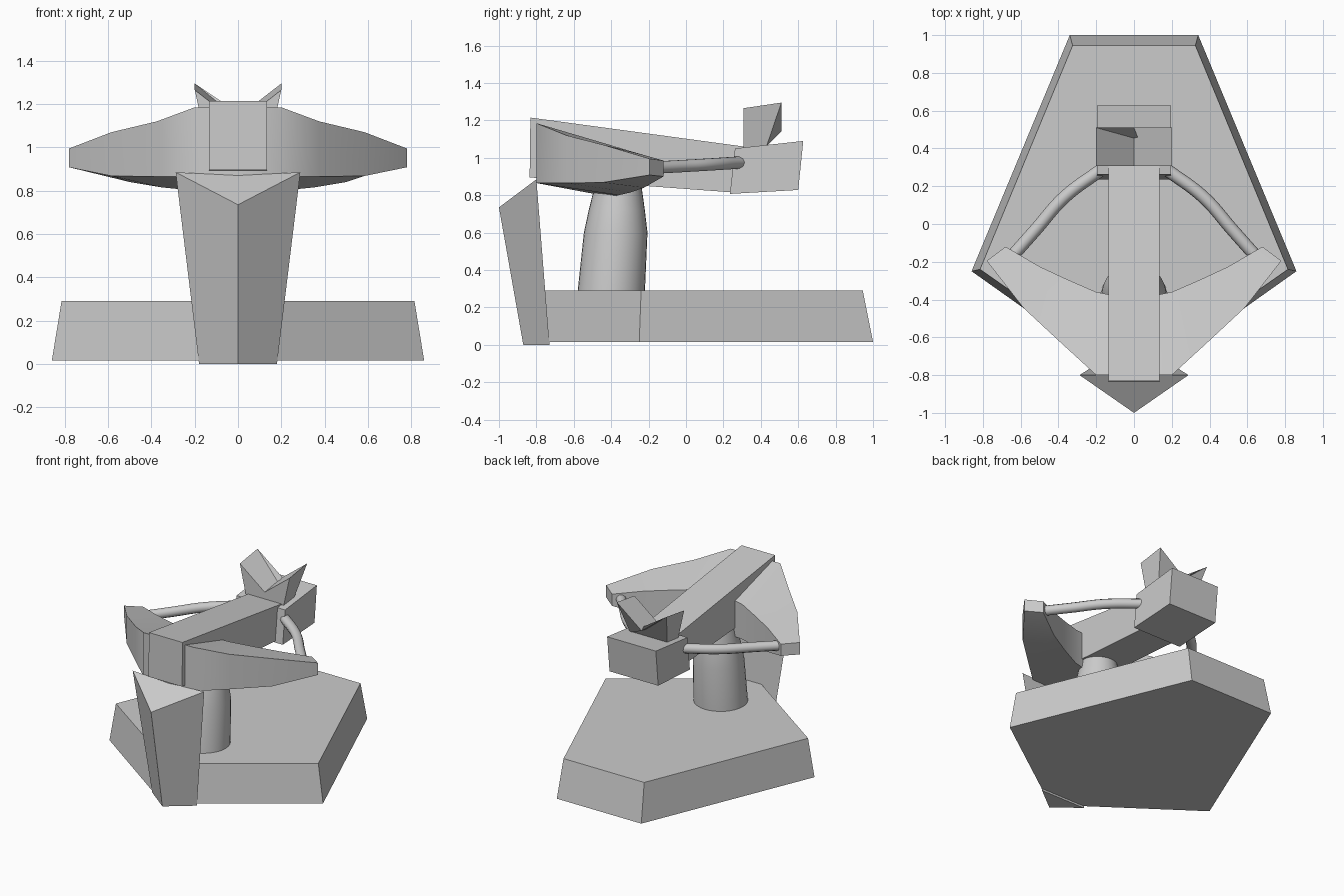
import bpy, bmesh
from math import radians, sin, cos, tau

cube = bpy.data.objects.get("Cube")
if cube:
    bpy.data.objects.remove(cube, do_unlink=True)

grey = bpy.data.materials.new("plain_grey")
grey.use_nodes = True
colour = (0.6, 0.6, 0.6, 1)
grey.diffuse_color = colour
grey.node_tree.nodes["Principled BSDF"].inputs["Base Color"].default_value = colour


def finish(name, mesh, angle):
    mesh.materials.clear()
    mesh.materials.append(grey)
    obj = bpy.data.objects.new(name, mesh)
    bpy.context.collection.objects.link(obj)
    bpy.ops.object.select_all(action="DESELECT")
    obj.select_set(True)
    bpy.context.view_layer.objects.active = obj
    if angle:
        bpy.ops.object.shade_smooth_by_angle(angle=radians(angle))
    return obj


def loft(name, rings, angle=0):
    """Skin a row of closed sections and cap both ends."""
    bm = bmesh.new()
    rows = [[bm.verts.new(p) for p in ring] for ring in rings]
    for a, b in zip(rows, rows[1:]):
        for i in range(len(a)):
            j = (i + 1) % len(a)
            bm.faces.new((a[i], a[j], b[j], b[i]))
    bm.faces.new(rows[0])
    bm.faces.new(rows[-1])
    bmesh.ops.recalc_face_normals(bm, faces=bm.faces)
    mesh = bpy.data.meshes.new(name)
    bm.to_mesh(mesh)
    bm.free()
    return finish(name, mesh, angle)


def section(half_width, y_top, z_top, y_low, z_low):
    w = half_width
    return [(-w, y_top, z_top), (w, y_top, z_top), (w, y_low, z_low), (-w, y_low, z_low)]


def plan(back_x, back_y, side_x, side_y, front_y, z):
    return [(back_x, back_y, z), (side_x, side_y, z), (0, front_y, z),
            (-side_x, side_y, z), (-back_x, back_y, z)]


# Five-sided base with sloping walls
loft("base", [plan(0.34, 1.0, 0.86, -0.25, -0.86, 0.015),
              plan(0.325, 0.945, 0.815, -0.24, -0.81, 0.29)])

# Wedge shield at the front, flaring upward
loft("front_shield", [
    [(-0.18, -0.73, 0), (0, -0.87, 0), (0.18, -0.73, 0), (0, -0.73, 0)],
    [(-0.288, -0.8, 0.885), (0, -1.0, 0.735), (0.288, -0.8, 0.885), (0, -0.8, 0.87)]])

# Round pedestal, leaning and tapering
pedestal = [(0.28, -0.4, 0.18), (0.6, -0.376, 0.17), (0.72, -0.37, 0.15), (0.9, -0.36, 0.115)]
loft("pedestal", [[(r * cos(tau * i / 32), y + r * sin(tau * i / 32), z) for i in range(32)]
                  for z, y, r in pedestal], 40)

# Sloping stock and the block at its rear
loft("stock", [section(0.135, -0.832, 1.215, -0.836, 0.895),
               section(0.135, 0.31, 1.06, 0.25, 0.815)])
loft("rear_block", [section(0.196, 0.262, 1.05, 0.235, 0.807),
                    section(0.196, 0.627, 1.09, 0.6, 0.828)])


# Notched sight on the rear block
def notch(y, z_tip, z_notch, y_low, z_low):
    return [(0, y, z_notch), (0.2, y, z_tip), (0.15, y_low, z_low),
            (-0.15, y_low, z_low), (-0.2, y, z_tip)]


loft("rear_sight", [notch(0.307, 1.265, 1.11, 0.307, 1.04),
                    notch(0.51, 1.295, 1.14, 0.43, 1.06)])

# Bow: front edge (x, y, top, bottom) and inner edge (x, y, top, bottom)
stations = [
    ((0.0, -0.8, 1.185, 0.865), (0.0, -0.4, 1.065, 0.79)),
    ((0.2, -0.8, 1.185, 0.865), (0.2, -0.36, 1.055, 0.8)),
    ((0.375, -0.64, 1.12, 0.865), (0.35, -0.295, 1.035, 0.815)),
    ((0.585, -0.445, 1.07, 0.868), (0.5, -0.225, 1.015, 0.84)),
    ((0.78, -0.195, 0.995, 0.908), (0.68, -0.12, 0.985, 0.9)),
]


def bow_ring(station, side):
    (fx, fy, ft, fb), (ix, iy, it, ib) = station
    return [(side * fx, fy, ft), (side * fx, fy, fb), (side * ix, iy, ib), (side * ix, iy, it)]


loft("bow", [bow_ring(s, -1) for s in reversed(stations)]
     + [bow_ring(s, 1) for s in stations[1:]], 50)

# Tubular bowstrings from the bow tips to the rear block
path = [(0.68, -0.21, 0.945), (0.52, -0.03, 0.955), (0.37, 0.14, 0.965), (0.17, 0.29, 0.975)]
for side, label in ((1, "left"), (-1, "right")):
    curve = bpy.data.curves.new("string_path", "CURVE")
    curve.dimensions = "3D"
    curve.bevel_depth = 0.034
    curve.bevel_resolution = 3
    curve.use_fill_caps = True
    spline = curve.splines.new("BEZIER")
    spline.bezier_points.add(len(path) - 1)
    for point, (x, y, z) in zip(spline.bezier_points, path):
        point.co = (side * x, y, z)
        point.handle_left_type = point.handle_right_type = "AUTO"
    helper = bpy.data.objects.new("string_helper", curve)
    mesh = bpy.data.meshes.new_from_object(helper)
    bpy.data.objects.remove(helper)
    finish(label + "_bowstring", mesh, 50)
